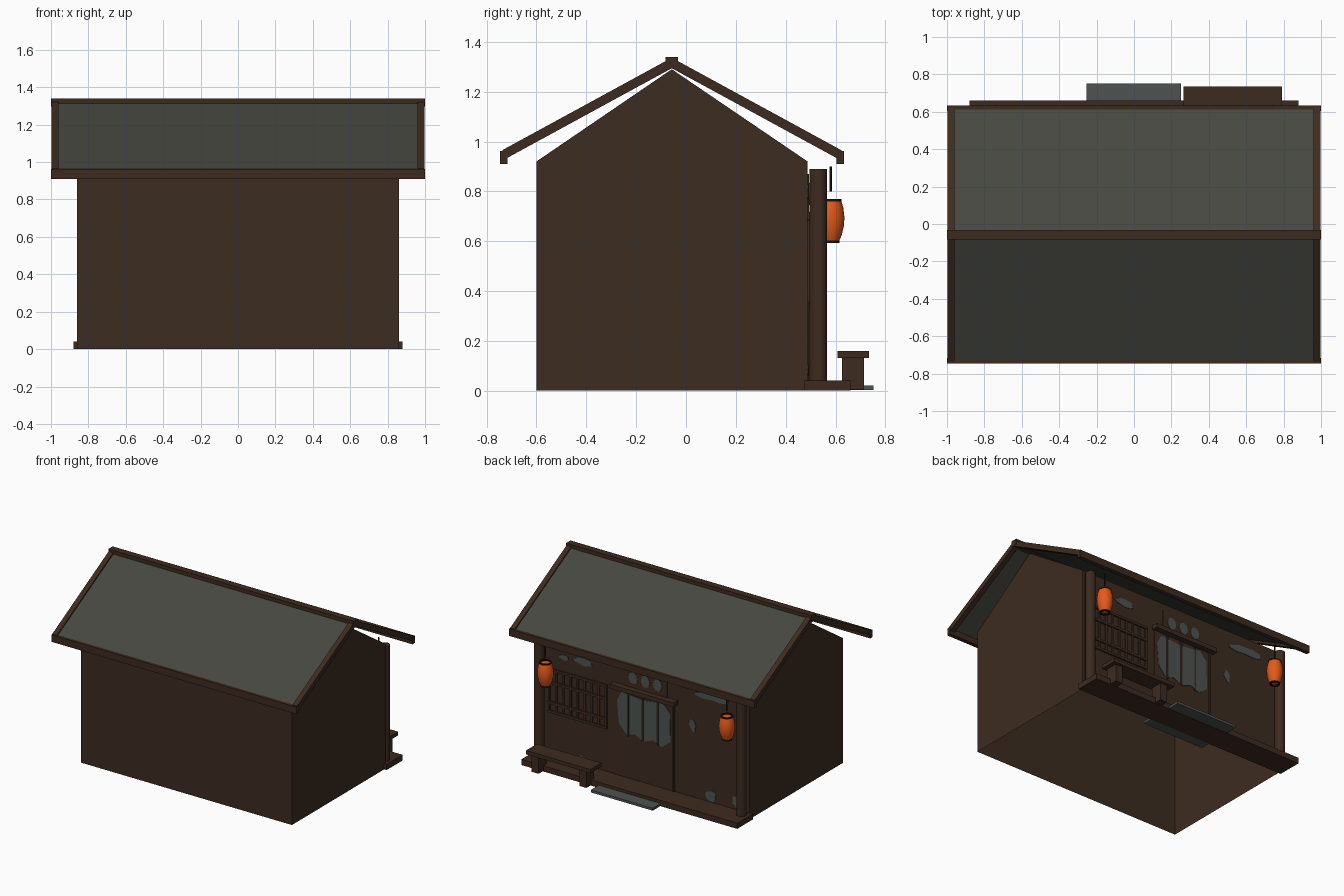
import bpy, bmesh, math, random
from mathutils import Vector

random.seed(4)
old = bpy.data.objects.get("Cube")
if old:
    bpy.data.objects.remove(old, do_unlink=True)


def material(name, rgb):
    m = bpy.data.materials.new(name)
    m.use_nodes = True
    m.diffuse_color = (*rgb, 1)
    bsdf = m.node_tree.nodes["Principled BSDF"]
    bsdf.inputs["Base Color"].default_value = (*rgb, 1)
    bsdf.inputs["Roughness"].default_value = 0.9
    return m


WALL = material("wall_brown", (0.046, 0.025, 0.015))
TRIM = material("timber_brown", (0.047, 0.024, 0.014))
ROOF = material("roof_grey", (0.062, 0.063, 0.052))
PALE = material("pale_grey", (0.075, 0.086, 0.080))
ORANGE = material("lantern_orange", (0.78, 0.10, 0.010))
BLACK = material("iron_black", (0.008, 0.007, 0.006))


def finish(name, bm, mat, smooth=False):
    bmesh.ops.recalc_face_normals(bm, faces=bm.faces)
    me = bpy.data.meshes.new(name)
    bm.to_mesh(me)
    bm.free()
    me.materials.append(mat)
    ob = bpy.data.objects.new(name, me)
    bpy.context.collection.objects.link(ob)
    if smooth:
        bpy.ops.object.select_all(action='DESELECT')
        ob.select_set(True)
        bpy.context.view_layer.objects.active = ob
        bpy.ops.object.shade_smooth_by_angle(angle=math.radians(40))


def box(name, x, y, z, mat):
    """Box from (low, high) pairs."""
    bm = bmesh.new()
    bmesh.ops.create_cube(bm, size=1)
    for v in bm.verts:
        v.co = [lo + (hi - lo) * (c + 0.5) for c, (lo, hi) in zip(v.co, (x, y, z))]
    finish(name, bm, mat)


def prism(name, points, lo, hi, mat, axis="x", open_base=False):
    """Extrude a (y, z) outline along x, or an (x, z) outline along y."""
    bm = bmesh.new()
    place = (lambda p: (lo, *p)) if axis == "x" else (lambda p: (p[0], lo, p[1]))
    face = bm.faces.new([bm.verts.new(place(p)) for p in points])
    new = bmesh.ops.extrude_face_region(bm, geom=[face])["geom"]
    step = Vector((hi - lo, 0, 0)) if axis == "x" else Vector((0, hi - lo, 0))
    bmesh.ops.translate(bm, vec=step, verts=[g for g in new if isinstance(g, bmesh.types.BMVert)])
    if open_base:
        bmesh.ops.recalc_face_normals(bm, faces=bm.faces)
        base = [f for f in bm.faces if all(v.co.z < 0.001 for v in f.verts)]
        bmesh.ops.delete(bm, geom=base, context='FACES_ONLY')
    finish(name, bm, mat)


def lathe(name, profile, centre, mat, closed=False, segments=16):
    """Spin (radius, z) points round a vertical axis."""
    bm = bmesh.new()
    vs = [bm.verts.new((r, 0, z)) for r, z in profile]
    edges = [bm.edges.new(pair) for pair in zip(vs, vs[1:])]
    if closed:
        edges.append(bm.edges.new((vs[-1], vs[0])))
    bmesh.ops.spin(bm, geom=vs + edges, axis=(0, 0, 1), cent=(0, 0, 0),
                   angle=math.tau, steps=segments, use_duplicate=False)
    bmesh.ops.remove_doubles(bm, verts=bm.verts, dist=0.0001)
    bmesh.ops.translate(bm, vec=(*centre, 0), verts=bm.verts)
    finish(name, bm, mat, smooth=True)


def post(name, x, y, r, z0, z1, mat):
    lathe(name, [(0, z0), (r, z0), (r, z1), (0, z1)], (x, y), mat)


# House body with its gable, open underneath
MID, BACK = -0.057, 0.488
prism("house_body", [(-0.6, 0), (BACK, 0), (BACK, 0.92), (MID, 1.29), (-0.6, 0.92)],
      -0.86, 0.86, WALL, open_base=True)

# Roof sheets, rake boards, eave beams and ridge
SLOPE = 0.545


def slope_quad(side, near, far, top, thick):
    line = lambda d, drop: (MID + side * d, top - SLOPE * d - drop)
    return [line(near, 0), line(far, 0), line(far, thick), line(near, thick)]


for side, label in ((-1, "front"), (1, "rear")):
    prism(label + "_roof_sheet", slope_quad(side, 0, 0.68, 1.326, 0.014), -0.975, 0.975, ROOF)
    for sx, end in ((-1, "right"), (1, "left")):
        x = sorted((sx * 0.96, sx * 0.998))
        prism(f"{label}_{end}_rake", slope_quad(side, 0, 0.68, 1.336, 0.042), *x, TRIM)
    y = sorted((MID + side * 0.66, MID + side * 0.69))
    box(label + "_eave_beam", (-1, 1), y, (0.91, 0.962), TRIM)
box("ridge_beam", (-1, 1), (MID - 0.025, MID + 0.025), (1.296, 1.34), TRIM)

# Porch deck, posts and stepping stone
box("porch_deck", (-0.88, 0.88), (0.475, 0.66), (0, 0.042), TRIM)
box("stepping_stone", (-0.255, 0.25), (0.4, 0.752), (0.002, 0.02), PALE)
for sx, end in ((-1, "right"), (1, "left")):
    post(end + "_porch_post", sx * 0.825, 0.531, 0.035, 0.04, 0.89, TRIM)

# Bench
box("bench_seat", (0.265, 0.79), (0.608, 0.735), (0.132, 0.16), TRIM)
for x in (0.34, 0.73):
    box("bench_leg", (x - 0.028, x + 0.028), (0.625, 0.715), (0.004, 0.135), TRIM)

# Barred window
for z in (0.365, 0.43, 0.58, 0.675):
    box("window_rail", (0.3, 0.78), (BACK, 0.5), (z - 0.009, z + 0.009), TRIM)
for i in range(9):
    x = 0.308 + i * 0.058
    box("window_bar", (x - 0.008, x + 0.008), (BACK, 0.496), (0.36, 0.68), TRIM)

# Door: jambs, lintel, torn paper panels and bars
box("door_panel", (-0.24, 0.23), (BACK, 0.492), (0.04, 0.69), WALL)
box("left_door_jamb", (0.185, 0.235), (BACK, 0.494), (0.04, 0.69), TRIM)
box("right_door_jamb", (-0.25, -0.235), (BACK, 0.5), (0.04, 0.69), TRIM)
box("door_lintel", (-0.275, 0.25), (BACK, 0.535), (0.686, 0.718), TRIM)
prism("door_paper", [(-0.22, 0.40), (-0.15, 0.345), (-0.08, 0.375), (0, 0.345), (0.07, 0.38),
                     (0.14, 0.36), (0.2, 0.43), (0.215, 0.59), (0.18, 0.665),
                     (0.0, 0.65), (-0.16, 0.67), (-0.215, 0.61)],
      BACK, 0.496, PALE, "y")
for x in (-0.115, 0.005, 0.125):
    box("door_bar", (x - 0.006, x + 0.006), (BACK, 0.5), (0.35, 0.68), TRIM)


def blob(name, x, z, rx, rz, rough, depth):
    """Thin plate with a round or ragged outline."""
    pts = []
    for i in range(12):
        a, k = math.tau * i / 12, 1 - random.random() * rough
        pts.append((x + rx * k * math.cos(a), z + rz * k * math.sin(a)))
    prism(name, pts, BACK, depth, PALE, "y")


# Transom board with three ovals
box("transom_board", (-0.19, 0.16), (BACK, 0.493), (0.70, 0.87), TRIM)
for x in (-0.115, -0.015, 0.085):
    blob("transom_oval", x, 0.79, 0.036, 0.044, 0, 0.496)

# Bare plaster patches
for x, z, rx, rz in ((0.655, 0.79, 0.05, 0.025), (0.49, 0.80, 0.09, 0.035),
                     (0.5, 0.085, 0.03, 0.03), (-0.40, 0.57, 0.035, 0.055),
                     (-0.555, 0.82, 0.16, 0.04), (-0.55, 0.09, 0.05, 0.045),
                     (-0.75, 0.10, 0.035, 0.05)):
    blob("plaster_patch", x, z, rx, rz, 0.4, 0.492)

# Hanging lanterns
for sx, end in ((-1, "right"), (1, "left")):
    at = (sx * 0.74, 0.58)
    lathe(end + "_lantern", [(0, 0.605), (0.034, 0.6), (0.045, 0.625), (0.053, 0.66), (0.056, 0.695),
                             (0.051, 0.735), (0.043, 0.762), (0, 0.757)], at, ORANGE)
    for r, z in ((0.036, 0.598), (0.044, 0.764)):
        lathe(end + "_lantern_rim", [(r - 0.012, z - 0.005), (r, z - 0.005),
                                     (r, z + 0.005), (r - 0.012, z + 0.005)], at, BLACK, True)
    post(end + "_lantern_cord", *at, 0.005, 0.80, 0.90, BLACK)
